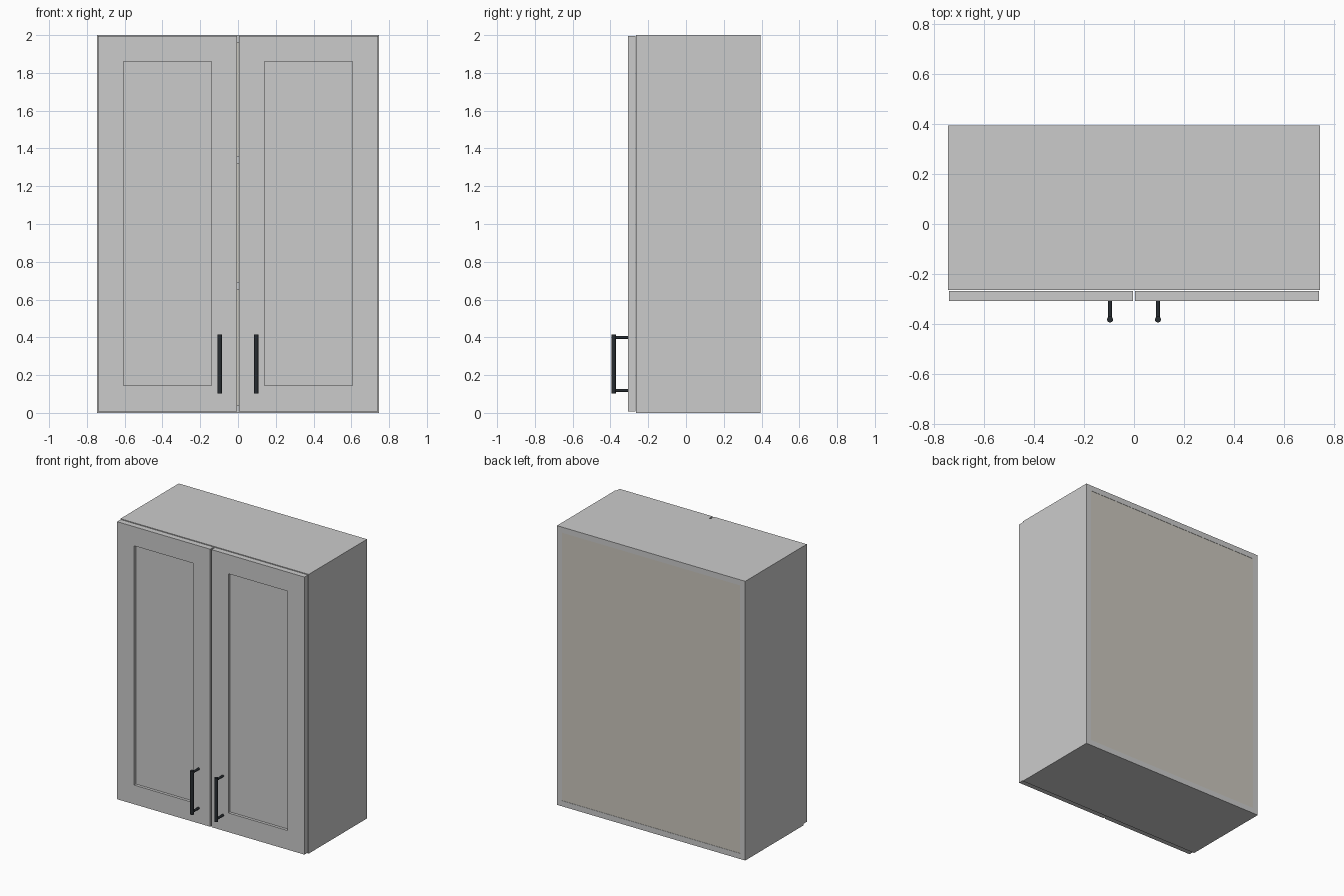
import bpy
from mathutils import Vector

if "Cube" in bpy.data.objects:
    bpy.data.objects.remove(bpy.data.objects["Cube"])


def material(name, rgb):
    m = bpy.data.materials.new(name)
    m.diffuse_color = (*rgb, 1)
    m.use_nodes = True
    m.node_tree.nodes["Principled BSDF"].inputs["Base Color"].default_value = m.diffuse_color
    return m


BLACK = material("dark_metal", (0.02, 0.025, 0.03))
WARM = material("back_board", (0.60, 0.57, 0.51))


def box(name, x, y, z, mat=None):
    """Box from (min, max) ranges on each axis."""
    lo, hi = Vector((x[0], y[0], z[0])), Vector((x[1], y[1], z[1]))
    bpy.ops.mesh.primitive_cube_add(size=1, location=(lo + hi) / 2)
    ob = bpy.context.object
    ob.name = name
    ob.scale = hi - lo
    bpy.ops.object.transform_apply(location=False, rotation=False, scale=True)
    if mat:
        ob.data.materials.append(mat)
    return ob


def rod(name, a, b, r, mat):
    """Cylinder between two points."""
    a, b = Vector(a), Vector(b)
    bpy.ops.mesh.primitive_cylinder_add(vertices=16, radius=r, depth=(b - a).length,
                                        location=(a + b) / 2)
    ob = bpy.context.object
    ob.name = name
    ob.rotation_euler = (b - a).to_track_quat('Z', 'Y').to_euler()
    bpy.ops.object.shade_smooth_by_angle()
    ob.data.materials.append(mat)
    return ob


W, T = 0.746, 0.04            # half width, board thickness
FRONT, BACK = -0.265, 0.395   # carcass depth
IN = W - T

# Carcass boards
box("top_board", (-IN, IN), (FRONT, BACK), (2 - T, 2))
box("bottom_board", (-IN, IN), (FRONT, BACK), (0, T))
box("back_panel", (-IN, IN), (BACK - 0.022, BACK - 0.002), (T, 2 - T), WARM)
for i, z in enumerate((0.652, 1.32)):
    box(f"shelf_{i + 1}", (-IN, IN), (FRONT + 0.01, BACK - 0.022), (z, z + T))

# Mirrored parts: side board, framed door and bar handle
DF, DB = -0.308, -0.268       # door front and back
Z0, Z1, RAIL = 0.008, 1.996, 0.137
X0, X1, STILE = 0.005, 0.742, 0.135
for s, side in ((-1, "left"), (1, "right")):
    def span(a, b):
        return tuple(sorted((s * a, s * b)))

    box(f"{side}_side_board", span(IN, W), (FRONT, BACK), (0, 2))

    xi = span(X0 + STILE, X1 - STILE)
    box(f"{side}_door_inner_stile", span(X0, X0 + STILE), (DF, DB), (Z0, Z1))
    box(f"{side}_door_outer_stile", span(X1 - STILE, X1), (DF, DB), (Z0, Z1))
    box(f"{side}_door_bottom_rail", xi, (DF, DB), (Z0, Z0 + RAIL))
    box(f"{side}_door_top_rail", xi, (DF, DB), (Z1 - RAIL, Z1))
    box(f"{side}_door_panel", xi, (DF + 0.02, DB), (Z0 + RAIL, Z1 - RAIL))

    hx, hy = s * 0.096, -0.383
    rod(f"{side}_handle_bar", (hx, hy, 0.102), (hx, hy, 0.415), 0.012, BLACK)
    for end, z in (("lower", 0.118), ("upper", 0.399)):
        rod(f"{side}_handle_{end}_post", (hx, hy, z), (hx, DF, z), 0.008, BLACK)
